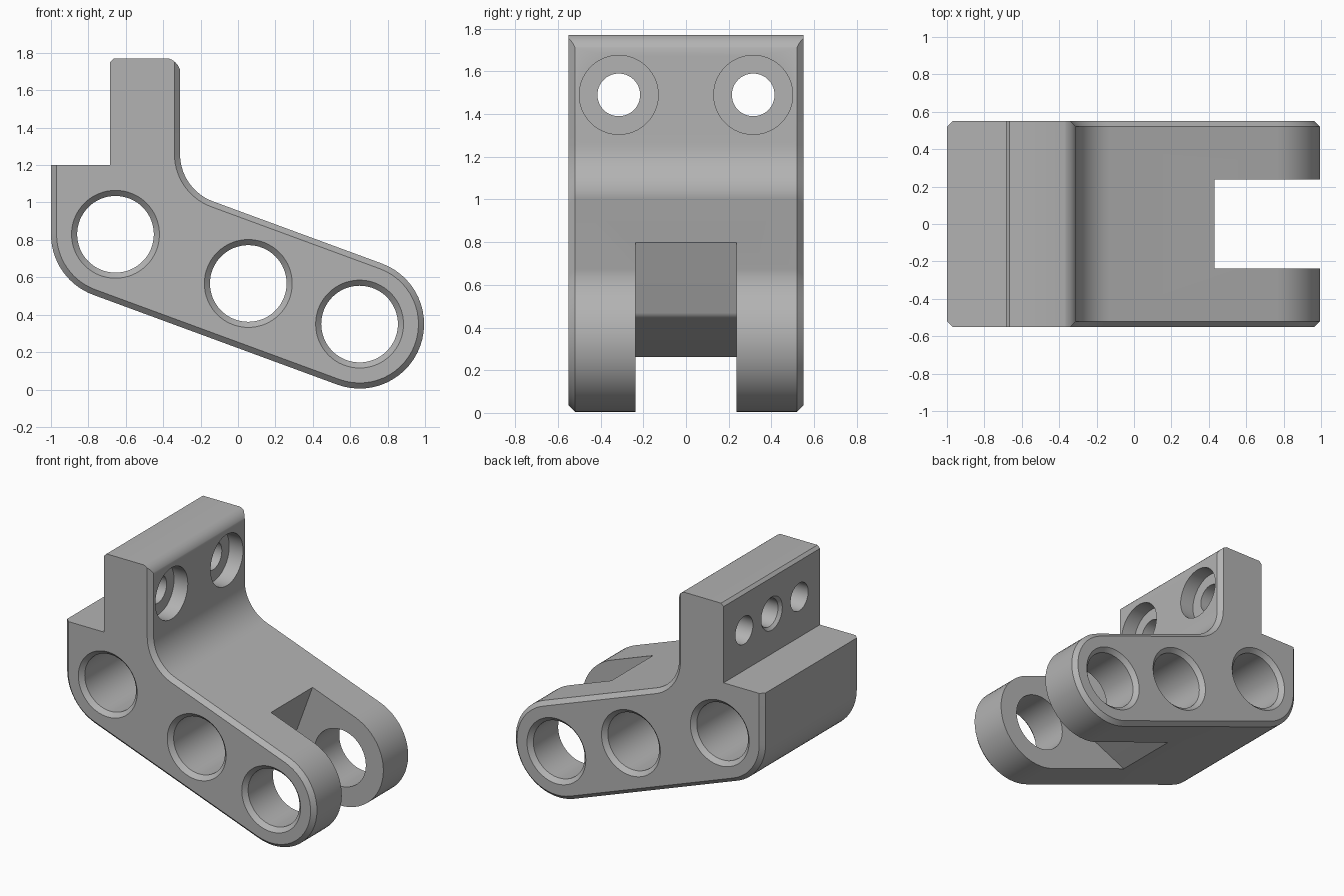
import bpy, bmesh, math
from mathutils import Vector

cube = bpy.data.objects.get("Cube")
if cube:
    bpy.data.objects.remove(cube, do_unlink=True)

HALF = 0.55          # half width along y
R = 0.345            # radius of the arm ends
TOP, STEP = 1.77, 1.2
LEFT, BACK, FACE = -1.0, -0.685, -0.31
PIVOTS = [Vector((-0.655, 0.83)), Vector((0.055, 0.567)), Vector((0.65, 0.35))]
U = (PIVOTS[2] - PIVOTS[0]).normalized()     # along the arm
N = Vector((-U.y, U.x))                      # up across the arm

metal = bpy.data.materials.new("plain grey")
metal.use_nodes = True
GREY = (0.45, 0.45, 0.45, 1)
metal.diffuse_color = GREY
metal.node_tree.nodes["Principled BSDF"].inputs["Base Color"].default_value = GREY


def rounded(corners, steps=14):
    """Outline from (point, radius) corners."""
    out = []
    for i, (p, r) in enumerate(corners):
        if r == 0:
            out.append(p)
            continue
        a = (corners[i - 1][0] - p).normalized()
        b = (corners[(i + 1) % len(corners)][0] - p).normalized()
        half = a.angle(b) / 2
        centre = p + (a + b).normalized() * r / math.sin(half)
        start = p + a * r / math.tan(half) - centre
        end = p + b * r / math.tan(half) - centre
        sweep = math.pi - 2 * half
        for k in range(steps + 1):
            t = sweep * k / steps
            out.append(centre + (start * math.sin(sweep - t) + end * math.sin(t)) / math.sin(sweep))
    return [p for i, p in enumerate(out) if (p - out[i - 1]).length > 1e-4]


def finish(name, bm):
    bmesh.ops.recalc_face_normals(bm, faces=bm.faces)
    mesh = bpy.data.meshes.new(name)
    bm.to_mesh(mesh)
    bm.free()
    mesh.materials.append(metal)
    obj = bpy.data.objects.new(name, mesh)
    bpy.context.collection.objects.link(obj)
    return obj


def prism(points, y0, y1):
    """Outline in x and z, extruded along y."""
    bm = bmesh.new()
    face = bm.faces.new([bm.verts.new((p.x, y0, p.y)) for p in points])
    grown = bmesh.ops.extrude_face_region(bm, geom=[face])
    verts = [v for v in grown["geom"] if isinstance(v, bmesh.types.BMVert)]
    bmesh.ops.translate(bm, verts=verts, vec=(0, y1 - y0, 0))
    bmesh.ops.recalc_face_normals(bm, faces=bm.faces)
    return bm


def turned(name, stations, place, sides=64):
    """Stepped round cutter from (distance, radius) stations."""
    bm = bmesh.new()
    rings = []
    for d, r in stations:
        angles = [math.tau * k / sides for k in range(sides)]
        rings.append([bm.verts.new(place(d, r * math.cos(t), r * math.sin(t))) for t in angles])
    for a, b in zip(rings, rings[1:]):
        for k in range(sides):
            j = (k + 1) % sides
            bm.faces.new((a[k], a[j], b[j], b[k]))
    bm.faces.new(rings[0])
    bm.faces.new(rings[-1])
    return finish(name, bm)


def on_line(p, d, x):
    return Vector((x, p.y + d.y * (x - p.x) / d.x))


# Bracket body: sloping arm with an upright plate
tip, low, high = PIVOTS[2] + U * R, PIVOTS[2] - N * R, PIVOTS[2] + N * R
C = 0.02
outline = rounded([
    (Vector((LEFT, STEP)), 0),
    (on_line(low, U, LEFT), R),
    (tip - N * R, R),
    (tip + N * R, R),
    (on_line(high, U, FACE), 0.27),
    (Vector((FACE, TOP)), 0),
    (Vector((BACK + C, TOP)), 0),
    (Vector((BACK, TOP - C)), 0),
    (Vector((BACK, STEP)), 0),
])
bm = prism(outline, -HALF, HALF)


def chamfered(e):
    a, b = (v.co for v in e.verts)
    mid = (a + b) / 2
    plain = mid.x < FACE - 0.01 and mid.z > STEP - 0.01
    return abs(a.y - b.y) < 1e-5 and not plain


bmesh.ops.bevel(bm, geom=[e for e in bm.edges if chamfered(e)], offset=0.03,
                segments=1, affect='EDGES')
body = finish("pivot_bracket", bm)
cutters = []

# Softened top edge of the upright
arc = [Vector((-0.40 + 0.095 * math.cos(t), 1.68 + 0.095 * math.sin(t)))
       for t in (math.pi / 2 * k / 16 for k in range(17))]
arc += [Vector((-0.40, 1.9)), Vector((-0.2, 1.9)), Vector((-0.2, 1.68))]
cutters.append(finish("top_edge_cutter", prism(arc, -0.7, 0.7)))

# Fork slot: square wall, then an underside relief at 45 degrees to the arm
wall_top = Vector((0.43, 0.80))
knee = wall_top - N * 0.373
slot = rounded([
    (wall_top + N * 0.1, 0),
    (knee, 0.05),
    (knee - (U + N).normalized() * 0.6, 0),
    (Vector((-0.24, -0.2)), 0),
    (Vector((1.3, -0.2)), 0),
    (Vector((1.3, 0.9)), 0),
])
cutters.append(finish("fork_slot_cutter", prism(slot, -0.237, 0.237)))

# Three chamfered pivot bores across the arm
for p in PIVOTS:
    cutters.append(turned("pivot_bore_cutter",
                          [(-0.58, 0.265), (-0.52, 0.205), (0.52, 0.205), (0.58, 0.265)],
                          lambda d, a, b: (p.x + a, d, p.y + b)))

# Two counterbored bolt holes and a blind dowel hole in the upright
bolt = [(-0.8, 0.1), (-0.42, 0.1), (-0.42, 0.185), (-0.2, 0.185)]
dowel = [(-0.72, 0.155), (-0.665, 0.1), (-0.48, 0.1)]
for y, stations in ((-0.315, bolt), (0.315, bolt), (0, dowel)):
    cutters.append(turned("upright_hole_cutter", stations,
                          lambda d, a, b: (d, y + a, 1.49 + b)))

# Cut everything and tidy up
bpy.context.view_layer.objects.active = body
body.select_set(True)
for c in cutters:
    mod = body.modifiers.new(c.name, 'BOOLEAN')
    mod.operation, mod.solver, mod.object = 'DIFFERENCE', 'EXACT', c
    bpy.ops.object.modifier_apply(modifier=mod.name)
    bpy.data.objects.remove(c, do_unlink=True)
bpy.ops.object.shade_smooth_by_angle(angle=math.radians(30))
